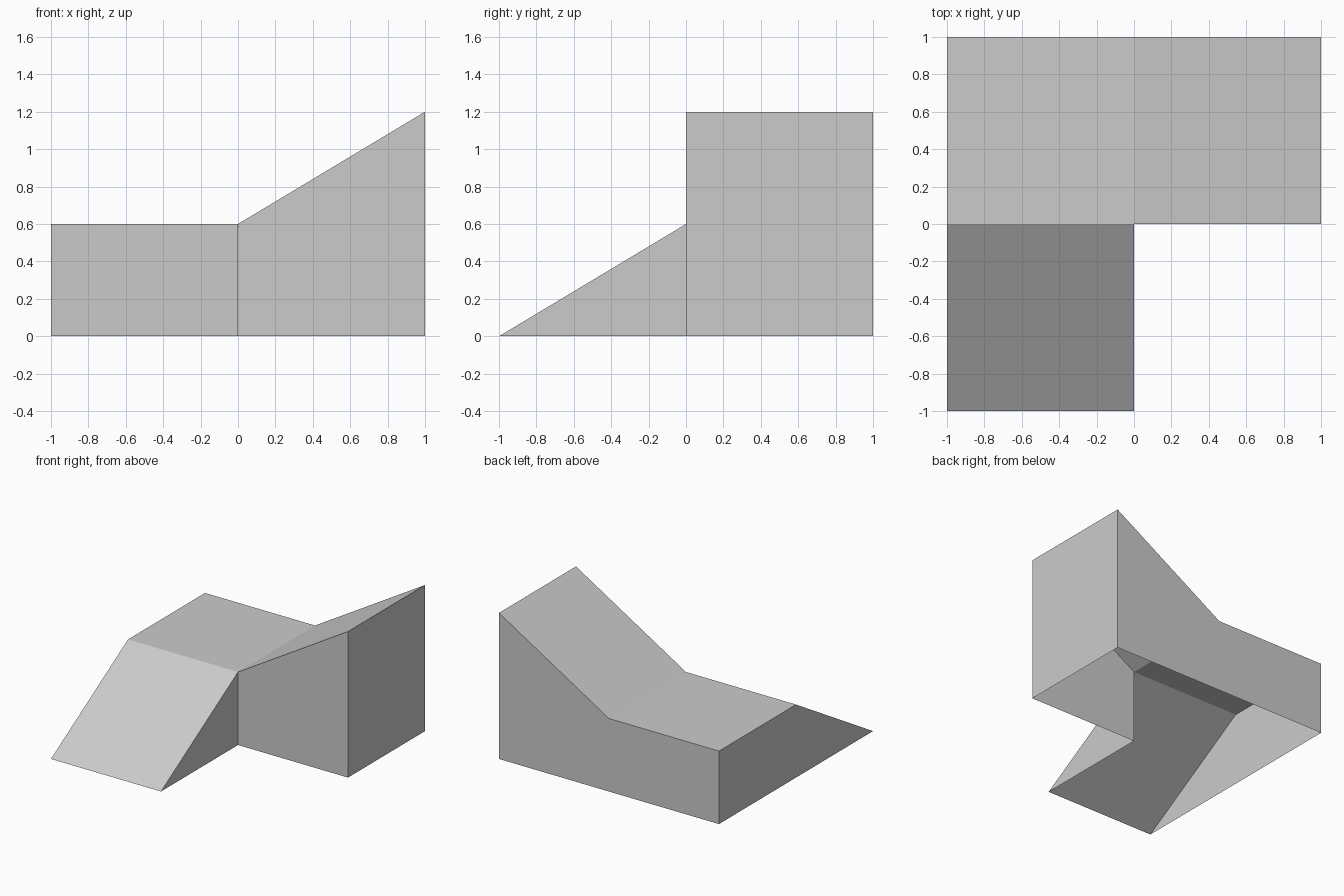
import bpy
import bmesh
from mathutils import Vector

cube = bpy.data.objects.get("Cube")
if cube:
    bpy.data.objects.remove(cube, do_unlink=True)

LOW, HIGH = 0.6, 1.2

grey = bpy.data.materials.new("plain grey")
grey.use_nodes = True
colour = (0.6, 0.6, 0.6, 1)
grey.diffuse_color = colour
grey.node_tree.nodes["Principled BSDF"].inputs["Base Color"].default_value = colour


def add_prism(bm, profile, direction):
    """Sweep a flat profile one cell along a direction."""
    base = bm.faces.new([bm.verts.new(p) for p in profile])
    swept = bmesh.ops.extrude_face_region(bm, geom=[base], use_keep_orig=True)
    moved = [v for v in swept["geom"] if isinstance(v, bmesh.types.BMVert)]
    bmesh.ops.translate(bm, verts=moved, vec=Vector(direction))


bm = bmesh.new()
# Flat corner landing
add_prism(bm, [(-1, 0, 0), (0, 0, 0), (0, 0, LOW), (-1, 0, LOW)], (0, 1, 0))
# Upper slope, rising to the side
add_prism(bm, [(0, 0, 0), (1, 0, 0), (1, 0, HIGH), (0, 0, LOW)], (0, 1, 0))
# Lower slope, running down to the ground at the front
add_prism(bm, [(-1, -1, 0), (-1, 0, 0), (-1, 0, LOW)], (1, 0, 0))
bmesh.ops.recalc_face_normals(bm, faces=bm.faces)


# Open the underside and the shared walls between the three parts
def is_hidden(face):
    c, n = face.calc_center_median(), face.normal
    bottom = n.z < -0.9
    between_top_parts = abs(n.x) > 0.9 and abs(c.x) < 0.01 and c.y > 0
    between_slope_and_landing = abs(n.y) > 0.9 and abs(c.y) < 0.01 and c.x < 0
    return bottom or between_top_parts or between_slope_and_landing


bmesh.ops.delete(bm, geom=[f for f in bm.faces if is_hidden(f)], context="FACES")
bmesh.ops.remove_doubles(bm, verts=bm.verts, dist=0.001)
bmesh.ops.dissolve_limit(bm, angle_limit=0.01, verts=bm.verts, edges=bm.edges)

mesh = bpy.data.meshes.new("corner_ramp")
bm.to_mesh(mesh)
bm.free()
mesh.materials.append(grey)
ramp = bpy.data.objects.new("corner_ramp", mesh)
bpy.context.collection.objects.link(ramp)
